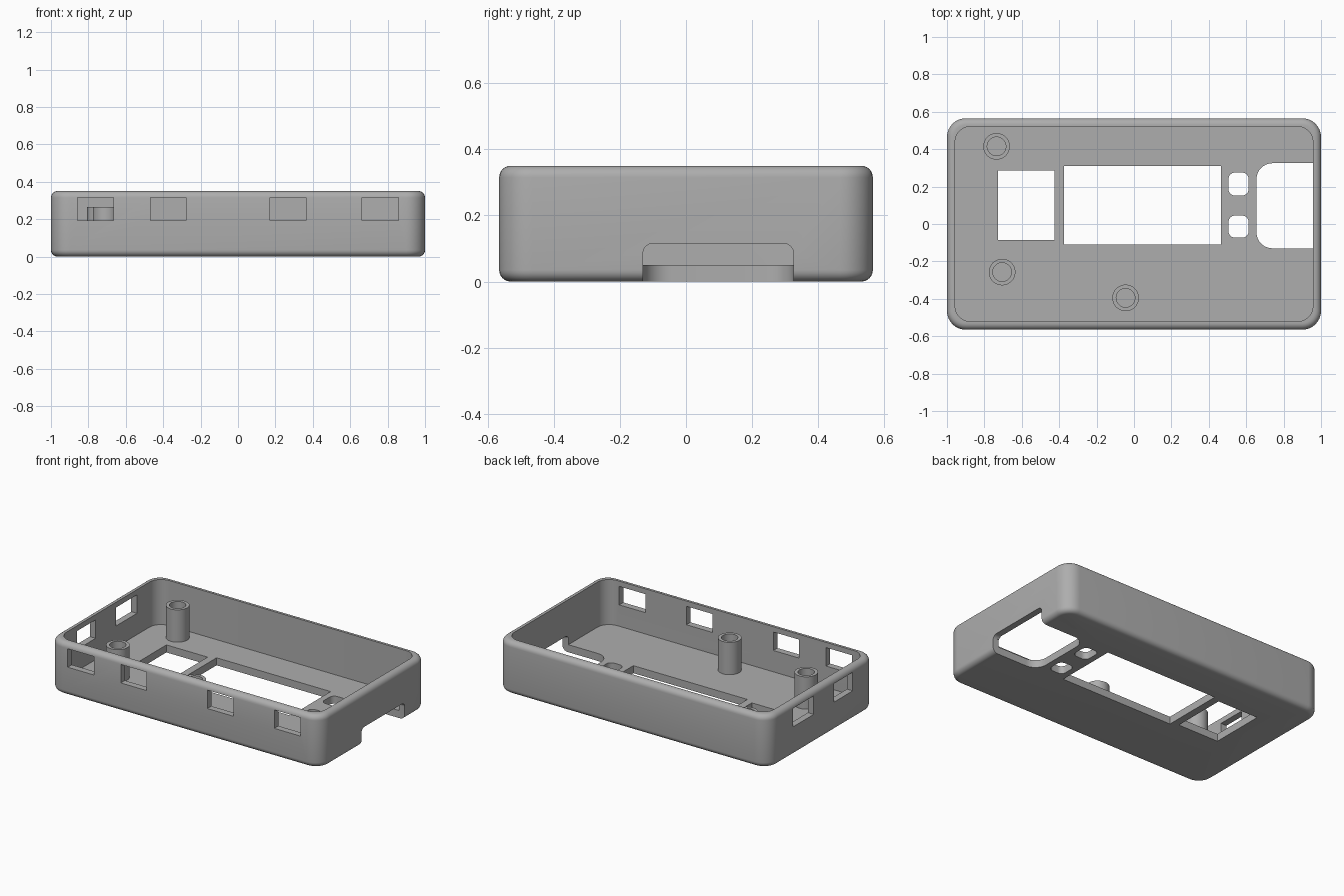
import bpy, bmesh, math

if "Cube" in bpy.data.objects:
    bpy.data.objects.remove(bpy.data.objects["Cube"])

grey = bpy.data.materials.new("plain grey")
grey.diffuse_color = (0.42, 0.42, 0.42, 1)
grey.use_nodes = True
grey.node_tree.nodes["Principled BSDF"].inputs["Base Color"].default_value = grey.diffuse_color

HX, HY, H = 1.0, 0.565, 0.35      # outer half sizes and height
FLOOR, FIL = 0.05, 0.035          # floor thickness, edge rounding


def rounded_rect(x0, x1, y0, y1, radii, seg=8):
    """Outline, anticlockwise from the upper right corner."""
    pts = []
    corners = [(x1, y1, -1, -1), (x0, y1, 1, -1), (x0, y0, 1, 1), (x1, y0, -1, 1)]
    for k, (cx, cy, sx, sy) in enumerate(corners):
        r = radii[k]
        n = seg if r > 0 else 0
        for i in range(n + 1):
            a = math.pi / 2 * (k + (i / n if n else 0))
            pts.append((cx + sx * r + r * math.cos(a), cy + sy * r + r * math.sin(a)))
    return pts


def loft(name, rings):
    """Skin a stack of equal-length rings and cap both ends."""
    bm = bmesh.new()
    loops = [[bm.verts.new(p) for p in ring] for ring in rings]
    for a, b in zip(loops, loops[1:]):
        for i in range(len(a)):
            j = (i + 1) % len(a)
            bm.faces.new((a[i], a[j], b[j], b[i]))
    bm.faces.new(loops[0][::-1])
    bm.faces.new(loops[-1])
    bmesh.ops.recalc_face_normals(bm, faces=bm.faces[:])
    me = bpy.data.meshes.new(name)
    bm.to_mesh(me)
    bm.free()
    ob = bpy.data.objects.new(name, me)
    bpy.context.collection.objects.link(ob)
    me.materials.append(grey)
    return ob


def prism_z(name, x0, x1, y0, y1, z0, z1, radii=(0, 0, 0, 0)):
    pts = rounded_rect(x0, x1, y0, y1, radii)
    return loft(name, [[(x, y, z) for x, y in pts] for z in (z0, z1)])


def smooth(ob):
    bpy.ops.object.select_all(action='DESELECT')
    bpy.context.view_layer.objects.active = ob
    ob.select_set(True)
    bpy.ops.object.shade_smooth_by_angle(angle=math.radians(35))


# Case shell: filleted outside, then down the inside to the floor
def ring(inset, z, r):
    return [(x, y, z) for x, y in rounded_rect(-HX + inset, HX - inset, -HY + inset, HY - inset, [r] * 4)]


R = 0.1
steps = [math.pi / 2 * i / 6 for i in range(7)]
rings = [ring(FIL * (1 - math.sin(a)), FIL * (1 - math.cos(a)), R - FIL * (1 - math.sin(a))) for a in steps]
rings += [ring(FIL * (1 - math.cos(a)), H - FIL * (1 - math.sin(a)), R - FIL * (1 - math.cos(a))) for a in steps]
rings += [ring(0.043, H, 0.085), ring(0.043, FLOOR, 0.085)]
case = loft("case_shell", rings)

cutters = []
# Floor openings: square, screen and two buttons
for x0, x1, y0, y1, r in [(-0.728, -0.425, -0.085, 0.287, 0), (-0.375, 0.465, -0.11, 0.31, 0),
                          (0.505, 0.613, 0.152, 0.275, 0.035), (0.505, 0.613, -0.073, 0.045, 0.035)]:
    cutters.append(prism_z("floor_cutter", x0, x1, y0, y1, -0.1, 0.12, [r] * 4))
# Connector bay in the floor, and its notch through the end wall
cutters.append(prism_z("bay_cutter", 0.655, 0.97, -0.13, 0.325, -0.1, 0.1, (0, 0.085, 0.085, 0)))
notch = rounded_rect(-0.13, 0.325, -0.1, 0.115, (0.03, 0.03, 0, 0))
cutters.append(loft("notch_cutter", [[(x, y, z) for y, z in notch] for x in (0.94, 1.1)]))
# Wall windows: four in front, two on the left
for x0, x1 in [(-0.858, -0.665), (-0.467, -0.277), (0.17, 0.363), (0.663, 0.857)]:
    cutters.append(prism_z("front_window_cutter", x0, x1, -0.7, -0.49, 0.192, 0.315))
for y0, y1 in [(-0.325, -0.13), (0.085, 0.305)]:
    cutters.append(prism_z("side_window_cutter", -1.1, -0.92, y0, y1, 0.192, 0.315))

bpy.context.view_layer.objects.active = case
for c in cutters:
    c.hide_render = True
    m = case.modifiers.new("cut", 'BOOLEAN')
    m.operation, m.solver, m.object = 'DIFFERENCE', 'EXACT', c
    bpy.ops.object.modifier_apply(modifier=m.name)
for c in cutters:
    bpy.data.objects.remove(c)
smooth(case)

# Hollow screw posts
for i, (px, py) in enumerate([(-0.735, 0.415), (-0.705, -0.257), (-0.045, -0.395)]):
    prof = [(0.071, FLOOR - 0.01), (0.071, 0.265), (0.05, 0.265), (0.05, FLOOR + 0.002)]
    circ = [2 * math.pi * k / 40 for k in range(40)]
    smooth(loft(f"screw_post_{i + 1}",
                [[(px + r * math.cos(a), py + r * math.sin(a), z) for a in circ] for r, z in prof]))
